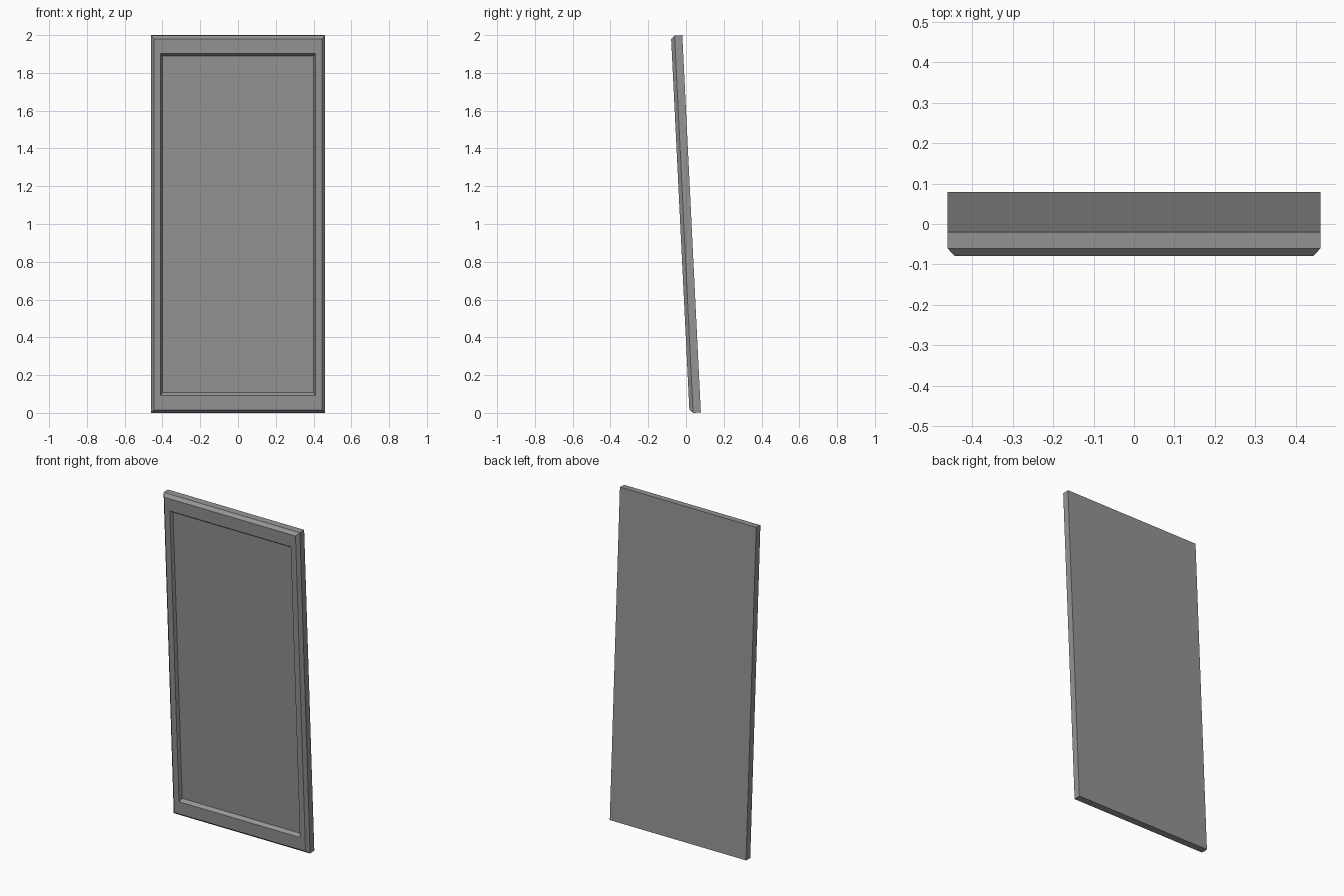
import bpy, bmesh, math
from mathutils import Matrix

cube = bpy.data.objects.get("Cube")
if cube:
    bpy.data.objects.remove(cube, do_unlink=True)

GREY = (0.3, 0.3, 0.3, 1)
mat = bpy.data.materials.new("mid grey")
mat.use_nodes = True
mat.diffuse_color = GREY
mat.node_tree.nodes["Principled BSDF"].inputs["Base Color"].default_value = GREY

HALF_W, HALF_H, THICK = 0.461, 1.0, 0.06
bm = bmesh.new()


def ring(inset, y):
    """Rectangle inset from the outer edge, at depth y."""
    w, h = HALF_W - inset, HALF_H - inset * (1 if inset < 0.04 else 1.8)
    return [bm.verts.new((sx * w, y, sz * h))
            for sx, sz in ((-1, -1), (1, -1), (1, 1), (-1, 1))]


# Back, side wall, outer chamfer, flat border, sloped recess wall
front = -THICK / 2
steps = [(0, -front), (0, front + 0.019), (0.017, front),
         (0.052, front), (0.06, front + 0.02)]
rings = [ring(*s) for s in steps]
for a, b in zip(rings, rings[1:]):
    for i in range(4):
        j = (i + 1) % 4
        bm.faces.new((a[i], a[j], b[j], b[i]))
bm.faces.new(rings[0])
bm.faces.new(rings[-1])
bmesh.ops.recalc_face_normals(bm, faces=bm.faces)

# Lean the panel forward, then centre it and stand it on the floor
bm.transform(Matrix.Rotation(math.radians(2.81), 4, "X"))
ys = [v.co.y for v in bm.verts]
low = min(v.co.z for v in bm.verts)
bm.transform(Matrix.Translation((0, -(min(ys) + max(ys)) / 2, -low)))

mesh = bpy.data.meshes.new("leaning_framed_panel")
bm.to_mesh(mesh)
bm.free()
mesh.materials.append(mat)
panel = bpy.data.objects.new("leaning_framed_panel", mesh)
bpy.context.collection.objects.link(panel)
